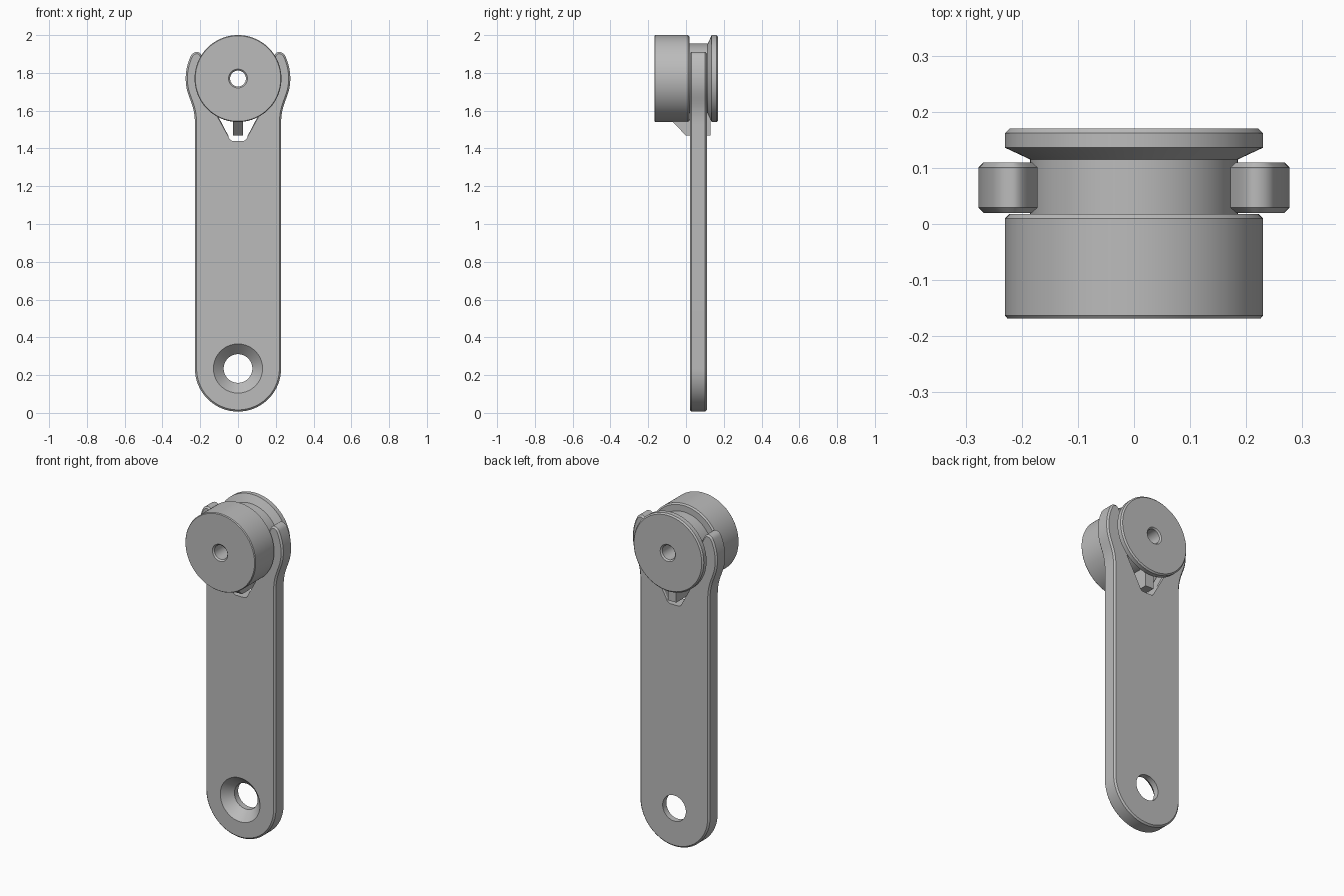
import bpy, bmesh
from math import sin, cos, pi, radians, asin, degrees
from mathutils import Vector
from mathutils.geometry import interpolate_bezier

if "Cube" in bpy.data.objects:
    bpy.data.objects.remove(bpy.data.objects["Cube"])

HUB_Z, EYE_Z = 1.77, 0.235
FRONT, BACK = 0.02, 0.11

grey = bpy.data.materials.new("plain grey")
grey.use_nodes = True
grey.diffuse_color = (0.5, 0.5, 0.5, 1)
grey.node_tree.nodes["Principled BSDF"].inputs["Base Color"].default_value = (0.5, 0.5, 0.5, 1)


def finish(name, bm):
    bmesh.ops.recalc_face_normals(bm, faces=bm.faces)
    mesh = bpy.data.meshes.new(name)
    bm.to_mesh(mesh)
    bm.free()
    mesh.materials.append(grey)
    obj = bpy.data.objects.new(name, mesh)
    bpy.context.collection.objects.link(obj)
    return obj


def lathe(name, profile, z, n=96):
    """Turn a closed (radius, y) profile around a y axis at height z."""
    bm = bmesh.new()
    rings = [[bm.verts.new((r * sin(2 * pi * i / n), y, z + r * cos(2 * pi * i / n)))
              for r, y in profile] for i in range(n)]
    k = len(profile)
    for i in range(n):
        a, b = rings[i], rings[(i + 1) % n]
        for j in range(k):
            m = (j + 1) % k
            if profile[j][0] or profile[m][0]:
                bm.faces.new((a[j], a[m], b[m], b[j]))
    bmesh.ops.remove_doubles(bm, verts=bm.verts, dist=1e-5)
    bmesh.ops.dissolve_degenerate(bm, edges=bm.edges, dist=1e-6)
    return finish(name, bm)


def prism(points, vec):
    bm = bmesh.new()
    face = bm.faces.new([bm.verts.new(p) for p in points])
    side = bmesh.ops.extrude_face_region(bm, geom=[face], use_keep_orig=True)
    bmesh.ops.translate(bm, vec=vec, verts=[g for g in side["geom"] if isinstance(g, bmesh.types.BMVert)])
    bmesh.ops.recalc_face_normals(bm, faces=bm.faces)
    return bm


def arc(cx, cz, r, start, end, n):
    return [(cx + r * cos(radians(start + (end - start) * i / n)),
             cz + r * sin(radians(start + (end - start) * i / n))) for i in range(n + 1)]


def bezier(a, b, c, d, n=10):
    return [(p[0], p[1]) for p in interpolate_bezier(Vector(a), Vector(b), Vector(c), Vector(d), n)]


# Arm outline, right half: rounded end, flared cheek, clip tip, socket, slot
half = arc(0, EYE_Z, 0.228, -90, 0, 24)
half += bezier((0.228, 1.53), (0.228, 1.65), (0.277, 1.67), (0.277, HUB_Z), 16)
half += arc(0, HUB_Z, 0.277, 0, 25, 8)[1:]
half += bezier((0.251, 1.887), (0.246, 1.9), (0.235, 1.911), (0.215, 1.911), 6)[1:]
half += bezier((0.215, 1.911), (0.198, 1.911), (0.185, 1.88), (0.172, 1.85), 8)[1:]
half += arc(0, HUB_Z, 0.19, 25, -degrees(asin(0.05 / 0.19)), 28)[1:]
half += arc(0.025, 1.465, 0.025, 0, -90, 6)
outline = half + [(-x, z) for x, z in reversed(half) if x > 1e-4]

bm = prism([(x, FRONT, z) for x, z in outline], (0, BACK - FRONT, 0))


# Chamfer the rim on both faces, leaving the slot crisp
def on_rim(edge):
    mid = (edge.verts[0].co + edge.verts[1].co) / 2
    flat = abs(edge.verts[0].co.y - edge.verts[1].co.y) < 1e-5
    return flat and not (abs(mid.x) < 0.06 and 1.4 < mid.z < 1.6)


bmesh.ops.bevel(bm, geom=[e for e in bm.edges if on_rim(e)], offset=0.009,
                segments=1, affect='EDGES', clamp_overlap=False)
arm = finish("arm", bm)

# Countersunk mounting hole
cutter = lathe("hole_cutter", [(0, 0), (0.15, 0), (0.13, FRONT), (0.076, 0.075),
                               (0.076, 0.15), (0, 0.15)], EYE_Z)
cutter.hide_render = True
cut = arm.modifiers.new("hole", 'BOOLEAN')
cut.operation, cut.solver, cut.object = 'DIFFERENCE', 'EXACT', cutter
bpy.context.view_layer.objects.active = arm
bpy.ops.object.modifier_apply(modifier=cut.name)
bpy.data.objects.remove(cutter)

# Spool: thick front drum, neck, flared back flange, through bore
spool = lathe("spool", [
    (0.05, -0.168), (0.226, -0.168), (0.23, -0.163), (0.23, 0.01), (0.222, 0.018),
    (0.185, 0.018), (0.185, 0.115), (0.23, 0.136), (0.23, 0.162), (0.222, 0.17),
    (0.05, 0.17), (0.042, 0.162), (0.042, -0.16)], HUB_Z)

# Locating key under the spool, riding in the slot
key = finish("locating_key", prism(
    [(-0.027, y, z) for y, z in [(-0.1, 1.57), (0, 1.468), (0.13, 1.468), (0.13, 1.6), (0, 1.6)]],
    (0.054, 0, 0)))

for obj in (arm, spool, key):
    bpy.ops.object.select_all(action='DESELECT')
    obj.select_set(True)
    bpy.context.view_layer.objects.active = obj
    bpy.ops.object.shade_smooth_by_angle(angle=radians(25))
